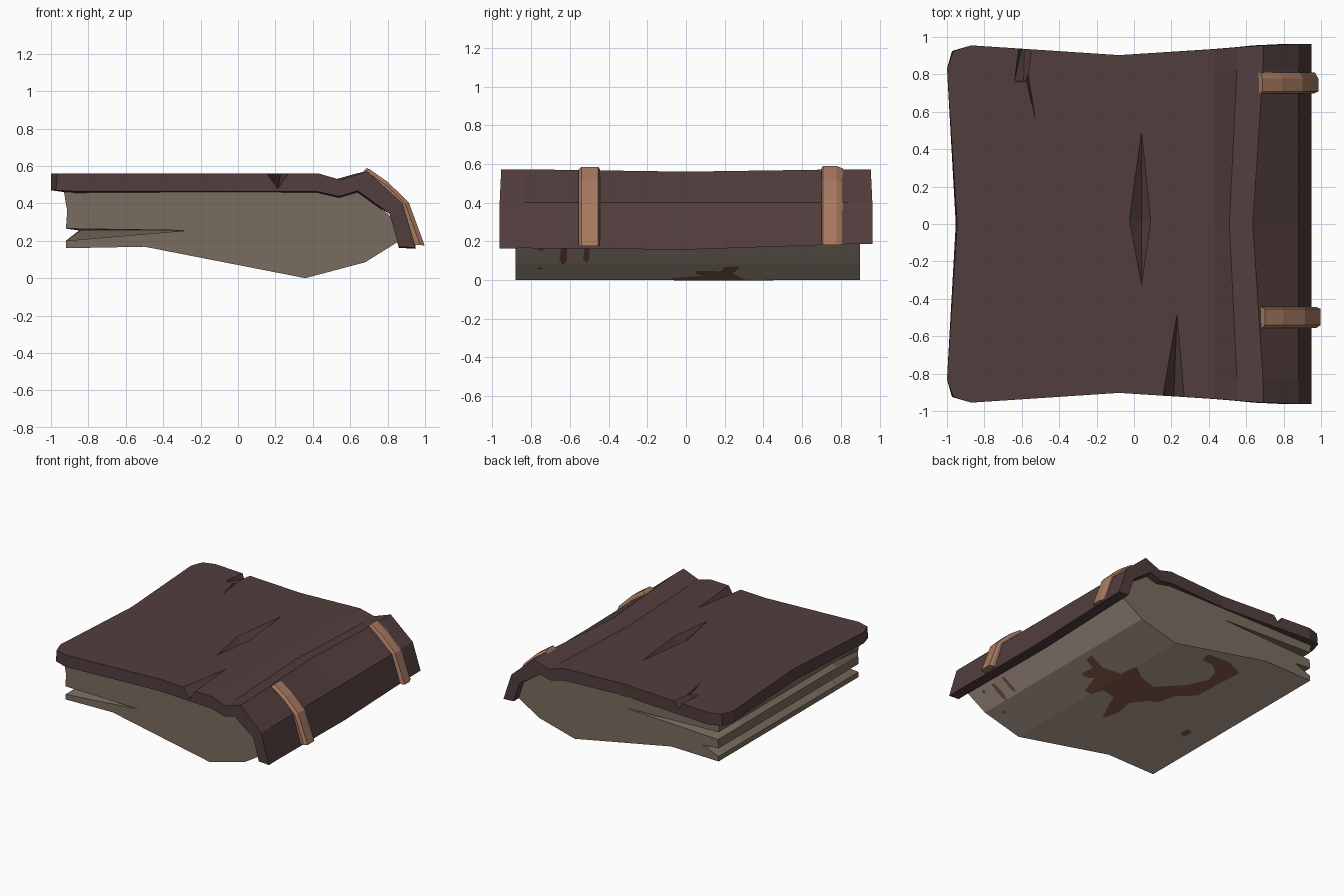
import bpy, bmesh
from mathutils import Vector

if "Cube" in bpy.data.objects:
    bpy.data.objects.remove(bpy.data.objects["Cube"])


def material(name, rgb):
    m = bpy.data.materials.new(name)
    m.diffuse_color = (*rgb, 1)
    m.use_nodes = True
    m.node_tree.nodes["Principled BSDF"].inputs["Base Color"].default_value = m.diffuse_color
    return m


LEATHER = material("dark_leather", (0.084, 0.048, 0.047))
STRAP = material("tan_strap", (0.39, 0.195, 0.12))
PAPER = material("aged_paper", (0.195, 0.152, 0.114))
OPEN_PAGE = material("pale_open_page", (0.49, 0.385, 0.315))
STAIN = material("brown_stain", (0.25, 0.11, 0.07))


def finish(bm, name, mat):
    me = bpy.data.meshes.new(name)
    bm.to_mesh(me)
    bm.free()
    ob = bpy.data.objects.new(name, me)
    bpy.context.collection.objects.link(ob)
    if mat:
        me.materials.append(mat)
    return ob


def loft(name, rings, mat, strip_caps=False):
    """Skin closed rings; caps are one face, or a ladder of quads."""
    bm = bmesh.new()
    rows = [[bm.verts.new(p) for p in r] for r in rings]
    n = len(rows[0])
    for a, b in zip(rows, rows[1:]):
        for i in range(n):
            j = (i + 1) % n
            bm.faces.new((a[i], a[j], b[j], b[i]))
    for r in (rows[0], rows[-1]):
        if strip_caps:
            for i in range(n // 2 - 1):
                bm.faces.new((r[i], r[i + 1], r[n - 2 - i], r[n - 1 - i]))
        else:
            bm.faces.new(r)
    bmesh.ops.recalc_face_normals(bm, faces=bm.faces)
    return finish(bm, name, mat)


# Leather cover: top and underside profiles (x, z), with half depth per column
TOP = [(-1, .56), (-.87, .56), (-.08, .56), (.43, .56), (.55, .525), (.69, .572), (.88, .40), (.95, .175)]
UNDER = [(-1, .47), (-.87, .464), (-.08, .464), (.42, .464), (.54, .437), (.64, .467), (.81, .345), (.86, .18)]
HALF = [.955, .955, .903, .935, .945, .955, .963, .963]
rings = []
for v in (-1, -.87, 0, .87, 1):
    mid = v == 0
    top, under = [], []
    for i, ((tx, tz), (ux, uz), h) in enumerate(zip(TOP, UNDER, HALF)):
        y = v * h
        if abs(v) < 1 and 0 < i < 6:                 # underside bulges inside the rim
            uz -= .013
        if i == 0:                                   # worn left edge, clipped corners
            tx = ux = {0: -.945, 1: -.965}.get(abs(v), -1)
            ux -= .008
            ux = max(ux, -1)
            y = v * (.925 if abs(v) == 1 else h)
        if i == 5 and mid:                           # sagging ridge of the spine
            tx, tz = .635, .56
            ux = .61
        if i == 4 and mid:
            tx -= .04
        if i == 7:                                   # uneven lower spine edge
            dz = -.018 if mid else .012 * v
            tz, uz = tz + dz, uz + dz
        top.append((tx, y, tz))
        under.append((ux, y, uz))
    rings.append(top + under[::-1])
cover = loft("cover", rings, LEATHER, True)


# Cracks in the cover: an outline at the surface, with a keel below
def crack(outline, keel):
    bm = bmesh.new()
    for x, y in outline:
        for z in (.5605, .68):
            bm.verts.new((x, y, z))
    for p in keel:
        bm.verts.new(p)
    bmesh.ops.convex_hull(bm, input=bm.verts)
    bmesh.ops.recalc_face_normals(bm, faces=bm.faces)
    cutter = finish(bm, "crack_cutter", None)
    cutter.hide_render = True
    mod = cover.modifiers.new("crack", 'BOOLEAN')
    mod.operation, mod.solver, mod.object = 'DIFFERENCE', 'EXACT', cutter
    bpy.context.view_layer.objects.active = cover
    bpy.ops.object.modifier_apply(modifier=mod.name)
    bpy.data.objects.remove(cutter)


crack([(.04, .50), (.09, .02), (.04, -.33), (-.025, .02)], [(.04, .02, .50)])
crack([(.14, -1), (.275, -1), (.23, -.48)], [(.21, -1, .465)])
crack([(-.61, 1), (-.54, 1), (-.57, .76), (-.64, .76)], [(-.585, 1, .50), (-.59, .77, .535)])
crack([(-.585, .80), (-.565, .80), (-.525, .55)], [(-.57, .78, .545)])

# Page block: grooves between loose pages run along the left edge
FOLDS = [(-.92, .16), (-.5, .168), (.36, 0), (.68, .085), (.865, .20)]
rings = []
for y, upper, lower in ((-.88, -.915, -.27), (-.6, -.88, -.84), (.6, -.86, -.85), (.90, -.10, -.78)):
    prof = [(-.93, .46), (-.92, .395), (upper, .37), (-.915, .335), (-.92, .265), (lower, .255),
            (-.92, .20), *FOLDS,
            (.87, .27), (.80, .345), (.64, .458), (.54, .44), (.42, .46)]
    rings.append([(x, y, z) for x, z in prof])
pages = loft("pages", rings, PAPER)

# The open page on the underside is paler than the page edges
pages.data.materials.append(OPEN_PAGE)
for f in pages.data.polygons:
    if f.normal.z < -.3 and abs(f.normal.y) < .1 and f.center.z < .17:
        f.material_index = 1

# Two straps with a bevelled section wrapped over the spine
OUTER = [(.70, .585), (.80, .515), (.913, .405), (.998, .175)]
INNER = [(.65, .535), (.76, .465), (.85, .38), (.92, .18)]
for name, y, shift, lift, low, high in (("front_strap", -.50, 0, 0, -.040, .046),
                                        ("back_strap", .755, -.012, .01, -.046, .022)):
    rings = []
    for (ox, oz), (ix, iz) in zip(OUTER, INNER):
        o = Vector((ox + shift, 0, oz + lift / 2))
        k = Vector((ix, 0, iz + lift))
        m = o.lerp(k, .3)
        rings.append([(p.x, y + w, p.z) for p, w in
                      ((k, -.056), (m, -.056), (o, low), (o, high), (m, .056), (k, .056))])
    loft(name, rings, STRAP)


# Stains: thin flat plates following the underside of the pages
def underside(x):
    for (x0, z0), (x1, z1) in zip(FOLDS, FOLDS[1:]):
        if x <= x1:
            return z0 + (z1 - z0) * (x - x0) / (x1 - x0)
    return FOLDS[-1][1]


def stain(name, outline):
    bm = bmesh.new()
    bm.faces.new([bm.verts.new((x, y, 0)) for x, y in outline])
    bmesh.ops.triangulate(bm, faces=bm.faces)
    for x, _ in FOLDS[1:4]:
        bmesh.ops.bisect_plane(bm, geom=bm.verts[:] + bm.edges[:] + bm.faces[:],
                               plane_co=(x, 0, 0), plane_no=(1, 0, 0))
    for v in bm.verts:
        v.co.z = underside(v.co.x) - .003
    bm.normal_update()
    bmesh.ops.reverse_faces(bm, faces=[f for f in bm.faces if f.normal.z > 0])
    finish(bm, name, STAIN)


stain("large_stain", [
    (.64, .28), (.62, .20), (.54, .18), (.55, .06), (.50, .05), (.46, .10), (.41, -.07), (.36, -.06),
    (.31, .03), (.16, -.04), (.10, -.17), (-.01, -.37), (-.06, -.25), (-.02, -.08), (-.12, 0),
    (-.22, .02), (-.27, .15), (-.42, .22), (-.43, .42), (-.45, .66), (-.26, .78), (0, .84),
    (-.03, .74), (-.16, .70), (-.27, .60), (-.31, .48), (-.22, .34), (0, .22), (.2, .32),
    (.36, .46), (.38, .30), (.5, .24)])
for name, x, y, rx, ry in (("drip_a", .745, -.635, .07, .02), ("drip_b", .755, -.515, .065, .017),
                           ("drop_a", .60, -.755, .015, .014), ("drop_b", .80, -.75, .012, .014),
                           ("drop_c", -.72, -.27, .03, .05)):
    stain(name, [(x - rx, y), (x - rx / 2, y - ry), (x + rx, y - ry / 2),
                 (x + rx, y + ry), (x - rx / 2, y + ry)])
